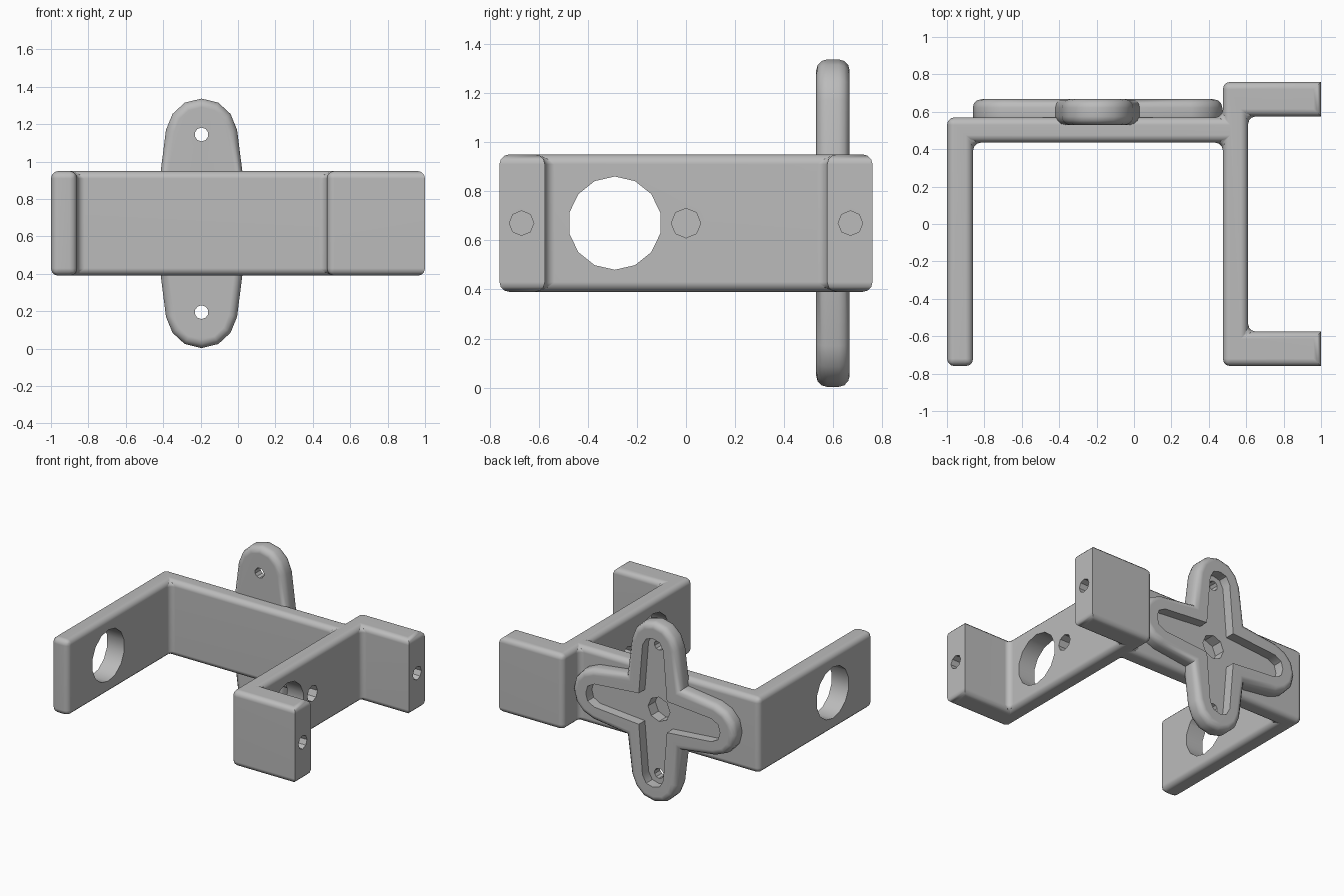
import bpy, bmesh, math
from mathutils import Matrix, Vector

if "Cube" in bpy.data.objects:
    bpy.data.objects.remove(bpy.data.objects["Cube"], do_unlink=True)

MID_Z = 0.67
HORN_X = -0.195
ALONG_Z = Matrix.Identity(3)
ALONG_X = Matrix(((0, 0, 1), (1, 0, 0), (0, 1, 0)))    # profile in y, z
ALONG_Y = Matrix(((1, 0, 0), (0, 0, -1), (0, 1, 0)))   # profile in x, z, runs to -y

grey = bpy.data.materials.new("plain grey")
grey.use_nodes = True
COLOR = (0.5, 0.5, 0.5, 1)
grey.diffuse_color = COLOR
grey.node_tree.nodes["Principled BSDF"].inputs["Base Color"].default_value = COLOR


def prism(name, points, axes, origin, depth, bevel=0, keep_sharp=None):
    """Extrude a profile and round the edges that keep_sharp does not exclude."""
    bm = bmesh.new()
    face = bm.faces.new([bm.verts.new((x, y, 0)) for x, y in points])
    top = bmesh.ops.extrude_face_region(bm, geom=[face])["geom"]
    verts = [v for v in top if isinstance(v, bmesh.types.BMVert)]
    bmesh.ops.translate(bm, verts=verts, vec=(0, 0, depth))
    bmesh.ops.recalc_face_normals(bm, faces=bm.faces)
    if bevel:
        edges = [e for e in bm.edges if not keep_sharp(e)]
        bmesh.ops.bevel(bm, geom=edges, offset=bevel, segments=3, profile=0.5,
                        affect='EDGES', clamp_overlap=True)
    bm.transform(Matrix.Translation(origin) @ axes.to_4x4())
    mesh = bpy.data.meshes.new(name)
    bm.to_mesh(mesh)
    bm.free()
    mesh.materials.append(grey)
    obj = bpy.data.objects.new(name, mesh)
    bpy.context.collection.objects.link(obj)
    return obj


def ring(radius, sides):
    return [(radius * math.cos(math.pi / 2 + math.tau * i / sides),
             radius * math.sin(math.pi / 2 + math.tau * i / sides)) for i in range(sides)]


def cut(target, cutter):
    cutter.hide_render = True
    mod = target.modifiers.new("cut", 'BOOLEAN')
    mod.operation = 'DIFFERENCE'
    mod.solver = 'EXACT'
    mod.object = cutter
    bpy.context.view_layer.objects.active = target
    bpy.ops.object.modifier_apply(modifier=mod.name)
    bpy.data.objects.remove(cutter, do_unlink=True)


def finish(obj):
    bpy.ops.object.select_all(action='DESELECT')
    obj.select_set(True)
    bpy.context.view_layer.objects.active = obj
    bpy.ops.object.shade_smooth_by_angle(angle=math.radians(35))
    obj.modifiers.new("even shading", 'WEIGHTED_NORMAL').keep_sharp = True


def cross(half_arm):
    """Four-armed outline from the right half of one arm, inner corner to tip."""
    arm = half_arm + [(-x, y) for x, y in reversed(half_arm[1:-1])]
    points = []
    for k in range(4):
        turn = Matrix.Rotation(k * math.pi / 2, 2)
        points += [tuple(turn @ Vector(p)) for p in arm]
    return points


# Bracket: left arm, back plate, and right arm with two mounting flanges
outline = [(-1, -.76), (-.86, -.76), (-.86, .435), (.475, .435), (.475, -.76),
           (1, -.76), (1, -.575), (.61, -.575), (.61, .575), (1, .575),
           (1, .76), (.475, .76), (.475, .57), (-1, .57)]


def flange_end(edge):
    a, b = (v.co for v in edge.verts)
    return abs(a.z - b.z) > 0.1 and a.x > 0.99


bracket = prism("bracket", outline, ALONG_Z, (0, 0, .39), .56, .04, flange_end)

# Large opening through both arms, small hole in the right arm
cut(bracket, prism("arm_opening", ring(.19, 14), ALONG_X, (-1.2, -.29, MID_Z), 2))
cut(bracket, prism("arm_hole", ring(.06, 8), ALONG_X, (.3, 0, MID_Z), .5))

# Blind screw holes in the flange ends
for y in (-.67, .67):
    cut(bracket, prism("flange_hole", ring(.05, 8), ALONG_X, (.65, y, MID_Z), .5))

# Cross-shaped mount on the back plate, with a matching pocket
horn_half = [(.225, .225), (.19, .5), (.155, .585), (.09, .645), (0, .667)]
pocket_half = [(.115, .115), (.085, .48), (.055, .535), (0, .55)]


def upright(edge):
    a, b = (v.co for v in edge.verts)
    return abs(a.z - b.z) > 0.1


mount = prism("cross_mount", cross(horn_half), ALONG_Y,
              (HORN_X, .667, MID_Z), .137, .045, upright)
cut(mount, prism("pocket", cross(pocket_half), ALONG_Y, (HORN_X, .8, MID_Z), .205))

# Screw holes in the upper and lower arms
for dz in (-.475, .475):
    cut(mount, prism("screw_hole", ring(.037, 10), ALONG_Y, (HORN_X, .8, MID_Z + dz), .5))

# Blind centre hole through the mount into the back plate
for part in (mount, bracket):
    cut(part, prism("centre_hole", ring(.09, 8), ALONG_Y, (HORN_X, .8, MID_Z), .29))

for part in (bracket, mount):
    finish(part)
